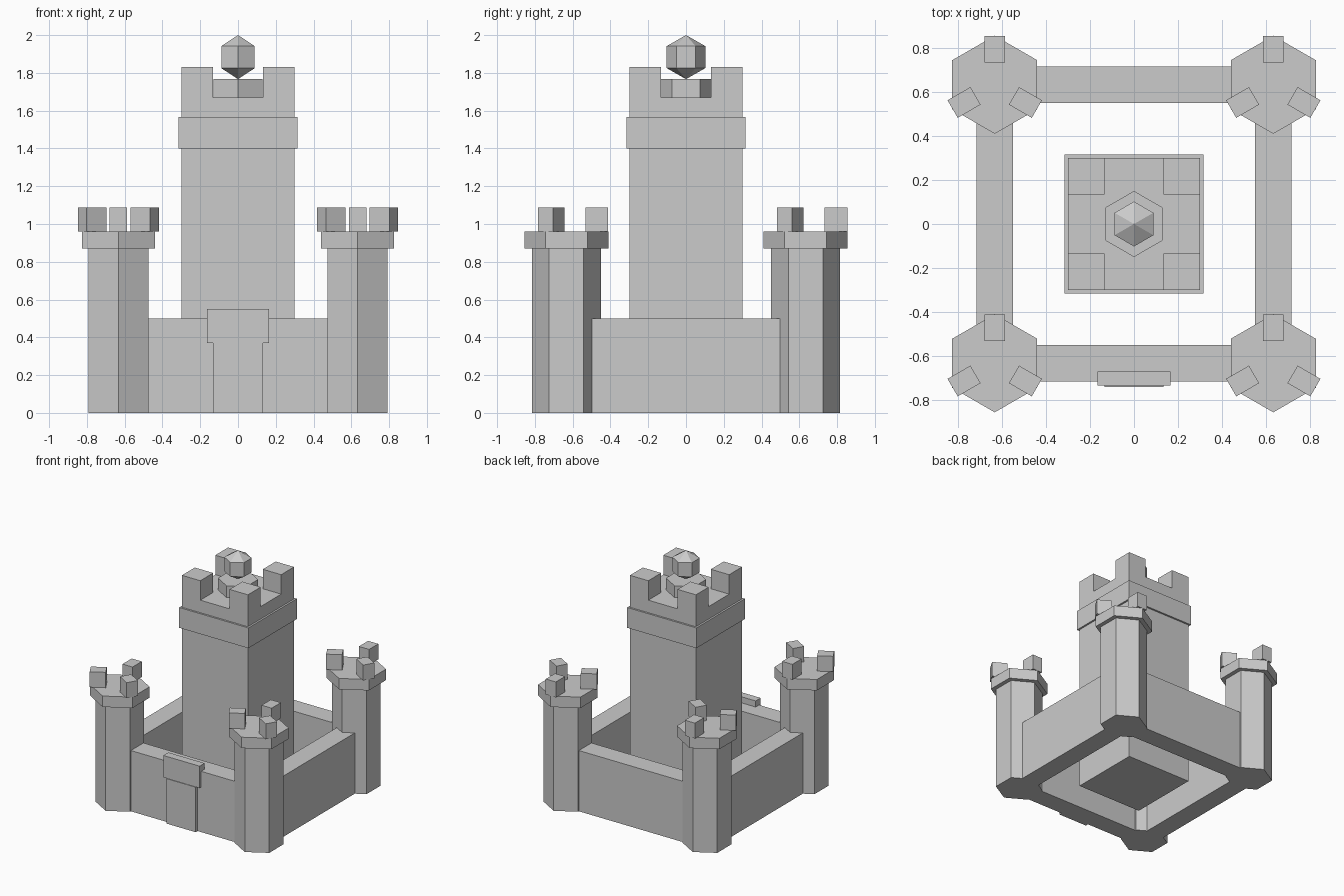
import bpy, bmesh, math
from mathutils import Matrix, Vector

if "Cube" in bpy.data.objects:
    bpy.data.objects.remove(bpy.data.objects["Cube"])


def finish(bm, name):
    bmesh.ops.recalc_face_normals(bm, faces=bm.faces)
    mesh = bpy.data.meshes.new(name)
    bm.to_mesh(mesh)
    bm.free()
    obj = bpy.data.objects.new(name, mesh)
    bpy.context.collection.objects.link(obj)
    return obj


def box(name, x0, x1, y0, y1, z0, z1):
    bm = bmesh.new()
    size = Matrix.Diagonal((x1 - x0, y1 - y0, z1 - z0, 1))
    mid = Vector(((x0 + x1) / 2, (y0 + y1) / 2, (z0 + z1) / 2))
    bmesh.ops.create_cube(bm, size=1, matrix=Matrix.Translation(mid) @ size)
    return finish(bm, name)


def hex_lathe(name, x, y, profile):
    """Six-sided solid from (radius, z) rings, corners pointing along y."""
    bm = bmesh.new()
    rings = []
    for r, z in profile:
        ang = [math.radians(90 + 60 * i) for i in range(6)]
        rings.append([bm.verts.new((x + r * math.cos(a), y + r * math.sin(a), z)) for a in ang])
    for lo, hi in zip(rings, rings[1:]):
        for i in range(6):
            j = (i + 1) % 6
            bm.faces.new((lo[i], lo[j], hi[j], hi[i]))
    if profile[0][0] > 0:
        bm.faces.new(rings[0][::-1])
    if profile[-1][0] > 0:
        bm.faces.new(rings[-1])
    bmesh.ops.remove_doubles(bm, verts=bm.verts, dist=1e-5)
    return finish(bm, name)


C = 0.633   # tower centre offset
W = 0.082   # half wall thickness

# Corner towers with caps and three radial merlons each
for sx in (-1, 1):
    for sy in (-1, 1):
        x, y = sx * C, sy * C
        hex_lathe("tower", x, y, [(0.183, 0), (0.183, 0.87)])
        hex_lathe("tower_cap", x, y, [(0.223, 0.87), (0.223, 0.96)])
        for deg in (90, 210, 330):
            m = box("tower_merlon", 0.101, 0.221, -0.046, 0.046, 0.96, 1.087)
            m.location = (x, y, 0)
            m.rotation_euler.z = math.radians(deg)

# Curtain walls
for s in (-1, 1):
    box("wall_x", -C, C, s * C - W, s * C + W, 0, 0.5)
    box("wall_y", s * C - W, s * C + W, -C, C, 0, 0.5)

# Gate in the front wall
box("gate_door", -0.133, 0.133, -0.74, -0.68, 0, 0.37)
box("gate_lintel", -0.165, 0.165, -0.735, -0.67, 0.37, 0.55)

# Central keep
box("keep", -0.3, 0.3, -0.3, 0.3, 0, 1.4)
box("keep_band", -0.315, 0.315, -0.315, 0.315, 1.4, 1.567)
box("keep_top", -0.3, 0.3, -0.3, 0.3, 1.567, 1.67)
for sx in (-1, 1):
    for sy in (-1, 1):
        xs = sorted((sx * 0.133, sx * 0.3))
        ys = sorted((sy * 0.133, sy * 0.3))
        box("keep_merlon", *xs, *ys, 1.67, 1.83)

# Gem on its pedestal
hex_lathe("pedestal", 0, 0, [(0.15, 1.67), (0.15, 1.767)])
hex_lathe("gem", 0, 0, [(0, 1.767), (0.102, 1.825), (0.102, 1.942), (0, 2.0)])
